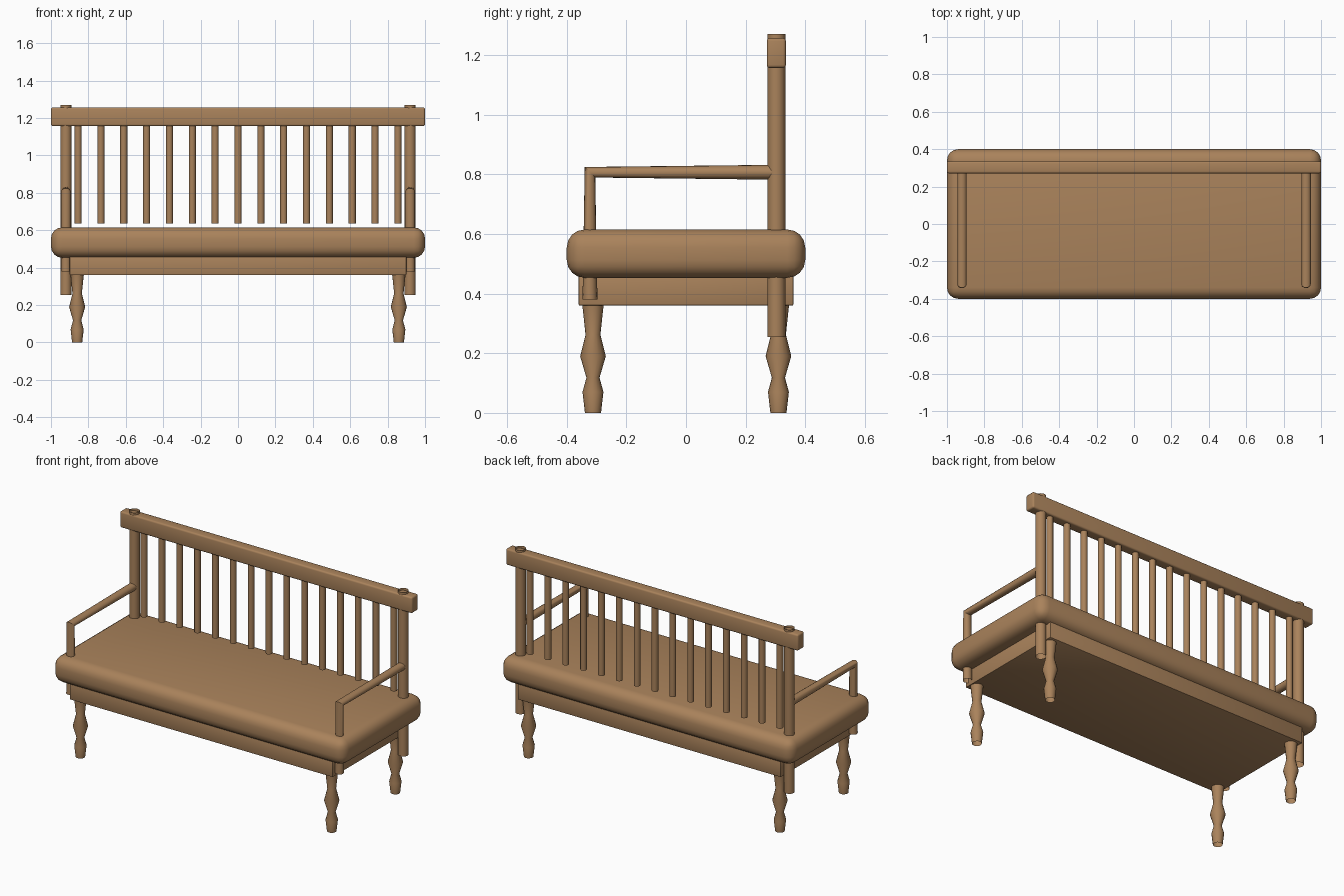
import bpy, bmesh, math
from mathutils import Matrix, Vector

if "Cube" in bpy.data.objects:
    bpy.data.objects.remove(bpy.data.objects["Cube"])

wood = bpy.data.materials.new("wood")
wood.diffuse_color = (0.40, 0.225, 0.105, 1)
wood.use_nodes = True
wood.node_tree.nodes["Principled BSDF"].inputs["Base Color"].default_value = wood.diffuse_color


def finish(name, bm):
    me = bpy.data.meshes.new(name)
    bm.to_mesh(me)
    bm.free()
    ob = bpy.data.objects.new(name, me)
    bpy.context.collection.objects.link(ob)
    me.materials.append(wood)
    bpy.ops.object.select_all(action='DESELECT')
    bpy.context.view_layer.objects.active = ob
    ob.select_set(True)
    bpy.ops.object.shade_smooth_by_angle(angle=math.radians(35))
    return ob


def box(name, lo, hi, bevel, segments):
    bm = bmesh.new()
    lo, hi = Vector(lo), Vector(hi)
    bmesh.ops.create_cube(bm, size=1, matrix=Matrix.Translation((lo + hi) / 2)
                          @ Matrix.Diagonal((*(hi - lo), 1)))
    bmesh.ops.bevel(bm, geom=bm.edges[:], offset=bevel, segments=segments,
                    profile=0.5, affect='EDGES')
    return finish(name, bm)


def tube(name, rings):
    # open-ended skin through rings of points, facing outwards
    bm = bmesh.new()
    loops = [[bm.verts.new(p) for p in ring] for ring in rings]
    n = len(loops[0])
    for a, b in zip(loops, loops[1:]):
        for i in range(n):
            j = (i + 1) % n
            bm.faces.new((a[i], a[j], b[j], b[i]))
    return finish(name, bm)


def circle(r, sides):
    return [(r * math.cos(2 * math.pi * i / sides), r * math.sin(2 * math.pi * i / sides))
            for i in range(sides)]


def turned(name, x, y, profile, sides=16):
    return tube(name, [[(x + c, y + s, z) for c, s in circle(r, sides)]
                       for r, z in profile])


def armrest(name, x):
    # front support with a mitred corner into the horizontal arm
    y0, y1, z0, z1 = -0.322, 0.303, 0.38, 0.807
    ring = circle(0.025, 16)
    k = math.sqrt(0.5)
    return tube(name, [[(x + c, y0 + s, z0) for c, s in ring],
                       [(x + c, y0 + s * k, z1 - s * k) for c, s in ring],
                       [(x + c, y1, z1 - s) for c, s in ring]])


# seat cushion, apron and top rail
box("seat", (-1, -0.40, 0.453), (1, 0.40, 0.615), 0.06, 4)
box("apron", (-0.90, -0.36, 0.36), (0.90, 0.36, 0.47), 0.004, 2)
box("top_rail", (-1, 0.271, 1.157), (1, 0.335, 1.257), 0.01, 3)

# turned legs, back posts and armrests on both sides
leg = [(0.027, 0), (0.035, 0.07), (0.022, 0.118), (0.043, 0.19),
       (0.025, 0.262), (0.036, 0.365)]
for side, sx in (("left", -1), ("right", 1)):
    turned("front_leg_" + side, sx * 0.86, -0.312, leg)
    turned("back_leg_" + side, sx * 0.86, 0.31, leg)
    turned("back_post_" + side, sx * 0.92, 0.303, [(0.03, 0.255), (0.03, 1.27)])
    armrest("armrest_" + side, sx * 0.92)

# back spindles
for i in range(15):
    turned(f"spindle_{i + 1}", -0.855 + i * 1.71 / 14, 0.303,
           [(0.019, 0.635), (0.019, 1.17)], 12)
